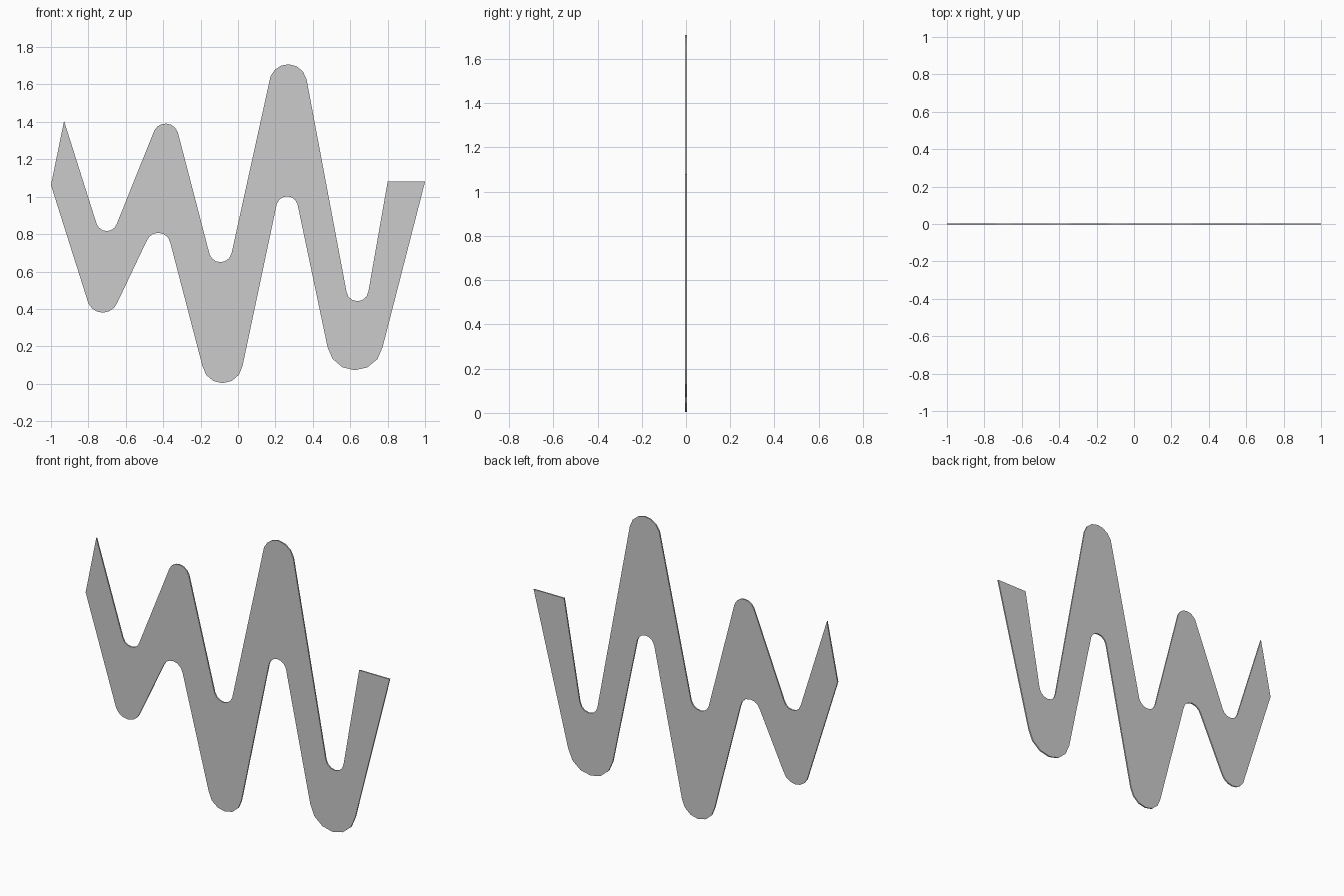
import bpy, bmesh, math

if "Cube" in bpy.data.objects:
    bpy.data.objects.remove(bpy.data.objects["Cube"])

THICKNESS = 0.008
STEPS = 3  # segments per half bend


def bend(a, b, c):
    """Points of the circular arc from a through b to c, in x, z."""
    (ax, az), (bx, bz), (cx, cz) = a, b, c
    d = 2 * (ax * (bz - cz) + bx * (cz - az) + cx * (az - bz))
    qa, qb, qc = ax**2 + az**2, bx**2 + bz**2, cx**2 + cz**2
    ox = (qa * (bz - cz) + qb * (cz - az) + qc * (az - bz)) / d
    oz = (qa * (cx - bx) + qb * (ax - cx) + qc * (bx - ax)) / d
    r = math.hypot(ax - ox, az - oz)
    angles = [math.atan2(z - oz, x - ox) for x, z in (a, b, c)]
    pts = []
    for t0, t1 in zip(angles, angles[1:]):
        sweep = (t1 - t0 + math.pi) % (2 * math.pi) - math.pi
        for i in range(STEPS):
            t = t0 + sweep * i / STEPS
            pts.append((ox + r * math.cos(t), oz + r * math.sin(t)))
    return pts + [c]


# upper edge, left to right
outline = [(-1.0, 1.062), (-0.93, 1.405)]
outline += bend((-0.757, 0.858), (-0.70, 0.816), (-0.648, 0.855))
outline += bend((-0.447, 1.355), (-0.385, 1.391), (-0.322, 1.345))
outline += bend((-0.152, 0.692), (-0.094, 0.65), (-0.035, 0.695))
outline += bend((0.174, 1.644), (0.27, 1.708), (0.366, 1.63))
outline += bend((0.58, 0.492), (0.637, 0.441), (0.697, 0.492))
outline += [(0.80, 1.08), (1.0, 1.08)]
# lower edge, right to left
outline += bend((0.773, 0.195), (0.623, 0.072), (0.479, 0.195))
outline += bend((0.318, 0.96), (0.265, 1.002), (0.207, 0.96))
outline += bend((0.024, 0.094), (-0.083, 0.003), (-0.19, 0.094))
outline += bend((-0.361, 0.75), (-0.425, 0.807), (-0.489, 0.762))
outline += bend((-0.644, 0.436), (-0.722, 0.38), (-0.80, 0.43))

# thin flat plate: extrude the outline along y
bm = bmesh.new()
face = bm.faces.new([bm.verts.new((x, -THICKNESS / 2, z)) for x, z in outline])
res = bmesh.ops.extrude_face_region(bm, geom=[face], use_keep_orig=True)
verts = [g for g in res["geom"] if isinstance(g, bmesh.types.BMVert)]
bmesh.ops.translate(bm, verts=verts, vec=(0, THICKNESS, 0))
bmesh.ops.recalc_face_normals(bm, faces=bm.faces)
mesh = bpy.data.meshes.new("zigzag_plate")
bm.to_mesh(mesh)
bm.free()
bpy.context.collection.objects.link(bpy.data.objects.new("zigzag_plate", mesh))
